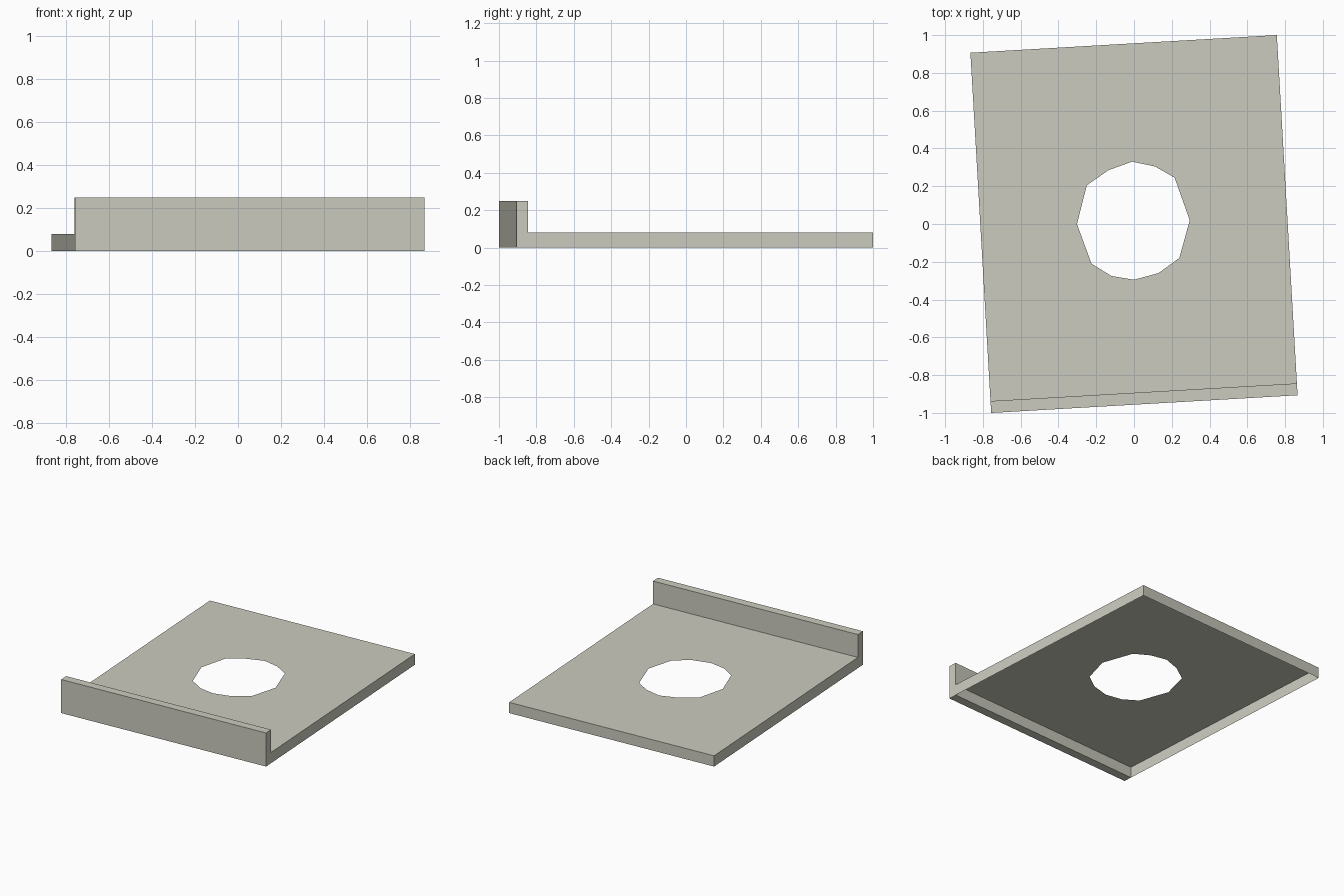
import bpy, bmesh, math
from mathutils import Matrix, Vector

if "Cube" in bpy.data.objects:
    bpy.data.objects.remove(bpy.data.objects["Cube"])

W, L = 1.625, 1.91          # plate width and length
T, H, F = 0.08, 0.25, 0.063  # plate height, flange height, flange thickness
ROT = Matrix.Rotation(math.radians(3.3), 4, 'Z')

stone = bpy.data.materials.new("pale_grey")
stone.diffuse_color = (0.6, 0.6, 0.52, 1)
stone.use_nodes = True
stone.node_tree.nodes["Principled BSDF"].inputs["Base Color"].default_value = stone.diffuse_color


def finish(bm, name):
    me = bpy.data.meshes.new(name)
    bm.to_mesh(me)
    bm.free()
    me.materials.append(stone)
    ob = bpy.data.objects.new(name, me)
    bpy.context.collection.objects.link(ob)
    return ob


# Plate: thin top sheet with an uneven hole, open underneath
bm = bmesh.new()
y0 = -L / 2 + F
outer = [ROT @ Vector(p) for p in ((-W/2, y0, T), (W/2, y0, T), (W/2, L/2, T), (-W/2, L/2, T))]
hole = [(-.01, .33), (.11, .305), (.215, .245), (.295, .02), (.24, -.18), (.13, -.26),
        (0, -.295), (-.12, -.275), (-.225, -.21), (-.302, 0), (-.25, .205), (-.135, .285)]
loops = [[bm.verts.new(p) for p in outer], [bm.verts.new((x, y, T)) for x, y in hole]]
edges = []
for ring in loops:
    edges += [bm.edges.new((ring[i - 1], ring[i])) for i in range(len(ring))]
bmesh.ops.triangle_fill(bm, edges=edges, use_beauty=True, normal=(0, 0, 1))
for f in bm.faces:
    f.normal_update()
    if f.normal.z < 0:
        f.normal_flip()
# Skirt on the right, back and left
top = loops[0]
low = [bm.verts.new((v.co.x, v.co.y, 0)) for v in top]
for i in range(1, 4):
    j = (i + 1) % 4
    bm.faces.new((top[i], low[i], low[j], top[j]))
# right, back, left are edges 1-2, 2-3 and 3-0
bm.normal_update()
finish(bm, "plate")

# Front flange: upright bar along the front edge
bm = bmesh.new()
bmesh.ops.create_cube(bm, size=1, matrix=ROT @ Matrix.Translation((0, -L/2 + F/2, H/2))
                      @ Matrix.Diagonal((W, F, H, 1)))
finish(bm, "front_flange")
